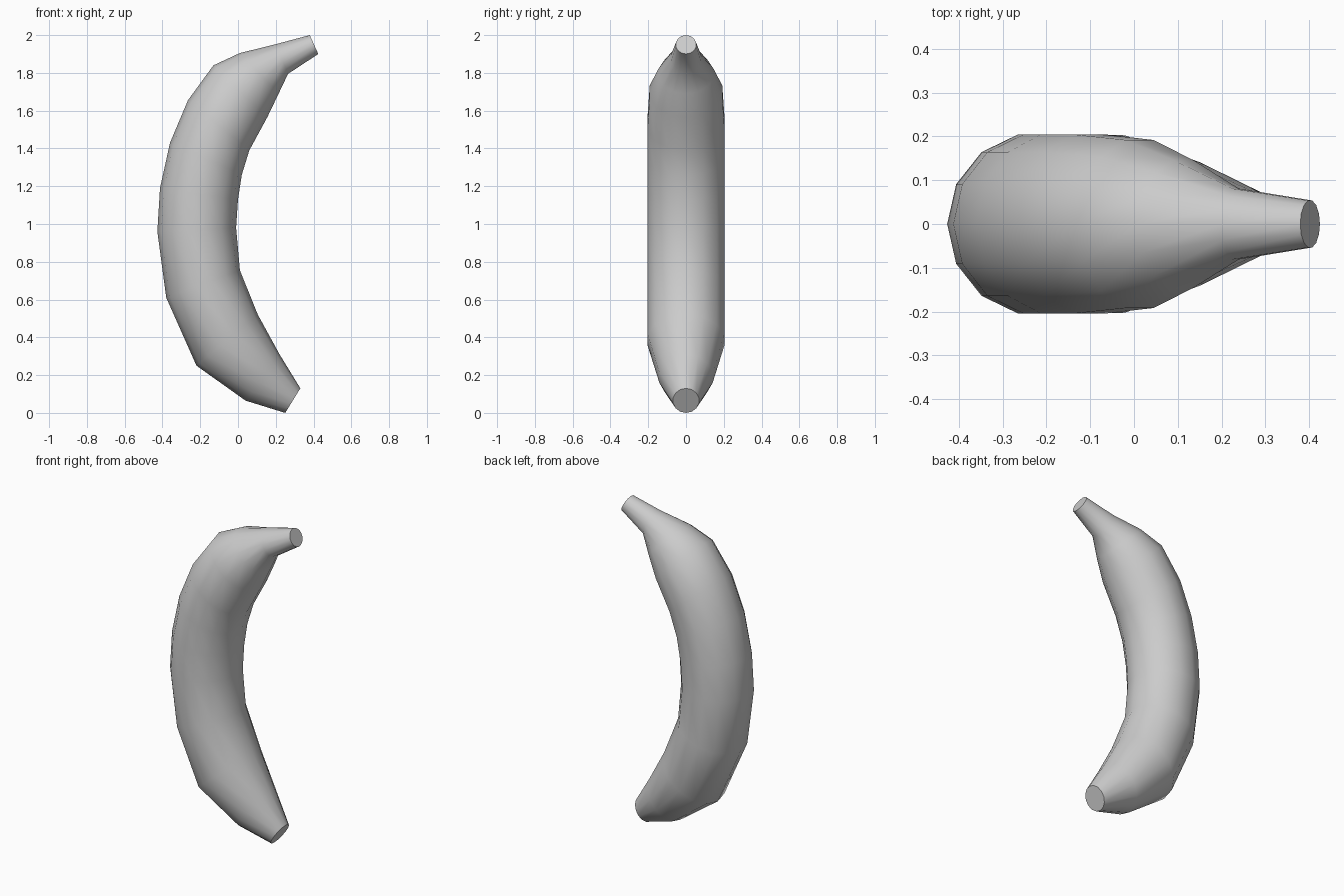
import bpy, bmesh, math
from mathutils import Vector

if "Cube" in bpy.data.objects:
    bpy.data.objects.remove(bpy.data.objects["Cube"])

SIDES = 14

# cross-sections from tip to stalk: outer x, z, inner x, z, half depth
sections = [
    (0.25, 0.00, 0.33, 0.13, 0.07),
    (0.04, 0.065, 0.22, 0.31, 0.145),
    (-0.22, 0.25, 0.105, 0.52, 0.208),
    (-0.38, 0.61, 0.01, 0.755, 0.21),
    (-0.427, 0.96, -0.01, 0.98, 0.21),
    (-0.413, 1.19, 0.0, 1.13, 0.21),
    (-0.36, 1.43, 0.02, 1.26, 0.21),
    (-0.265, 1.655, 0.06, 1.39, 0.21),
    (-0.13, 1.84, 0.155, 1.565, 0.197),
    (0.01, 1.905, 0.215, 1.69, 0.15),
    (0.20, 1.952, 0.265, 1.795, 0.083),
    (0.38, 2.00, 0.425, 1.90, 0.055),
]

# banana body: loft through the cross-sections
bm = bmesh.new()
rings = []
for ox, oz, ix, iz, depth in sections:
    outer, inner = Vector((ox, 0, oz)), Vector((ix, 0, iz))
    centre, radius = (outer + inner) / 2, (outer - inner) / 2
    ring = []
    for i in range(SIDES):
        a = 2 * math.pi * i / SIDES
        ring.append(bm.verts.new(centre + radius * math.cos(a)
                                 + Vector((0, depth * math.sin(a), 0))))
    rings.append(ring)
for low, high in zip(rings, rings[1:]):
    for i in range(SIDES):
        j = (i + 1) % SIDES
        bm.faces.new((low[i], low[j], high[j], high[i]))

# flat cut ends
bm.faces.new(rings[0])
bm.faces.new(rings[-1])
bmesh.ops.recalc_face_normals(bm, faces=bm.faces[:])

mesh = bpy.data.meshes.new("banana")
bm.to_mesh(mesh)
bm.free()
banana = bpy.data.objects.new("banana", mesh)
bpy.context.collection.objects.link(banana)
bpy.context.view_layer.objects.active = banana
banana.select_set(True)
bpy.ops.object.shade_smooth_by_angle(angle=math.radians(50))
